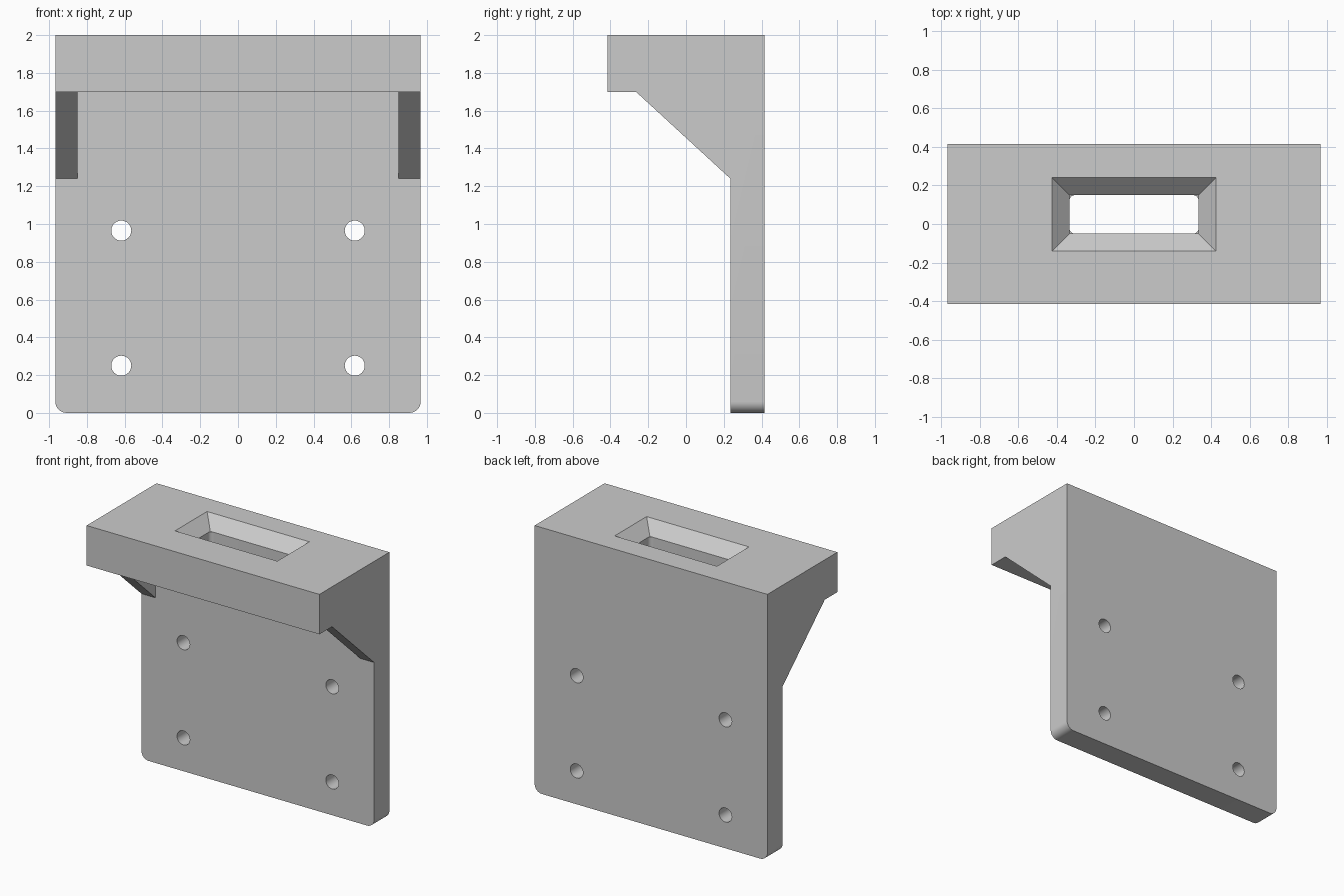
import bpy, bmesh
from math import cos, sin, pi
from mathutils import Vector

if "Cube" in bpy.data.objects:
    bpy.data.objects.remove(bpy.data.objects["Cube"])

W, Y = 0.967, 0.415           # half width, half depth
PLATE_Y, SHELF_Z = 0.235, 1.70


def make(name, bm):
    bmesh.ops.recalc_face_normals(bm, faces=bm.faces)
    me = bpy.data.meshes.new(name)
    bm.to_mesh(me)
    bm.free()
    ob = bpy.data.objects.new(name, me)
    bpy.context.collection.objects.link(ob)
    return ob


def prism(name, pts, to3d, lo, hi):
    """Extrude a 2D outline between lo and hi; to3d(a, b, t) maps to space."""
    bm = bmesh.new()
    face = bm.faces.new([bm.verts.new(to3d(a, b, lo)) for a, b in pts])
    top = bmesh.ops.extrude_face_region(bm, geom=[face])["geom"]
    move = Vector(to3d(0, 0, hi)) - Vector(to3d(0, 0, lo))
    bmesh.ops.translate(bm, vec=move,
                        verts=[v for v in top if isinstance(v, bmesh.types.BMVert)])
    return make(name, bm)


def along_x(a, b, t): return (t, a, b)
def along_y(a, b, t): return (a, t, b)
def along_z(a, b, t): return (a, b, t)


def arc(cx, cy, r, start, n=8):
    return [(cx + r * cos(start + pi / 2 * i / n), cy + r * sin(start + pi / 2 * i / n))
            for i in range(n + 1)]


def rounded_rect(x0, x1, y0, y1, r):
    return (arc(x0 + r, y0 + r, r, pi) + arc(x1 - r, y0 + r, r, 1.5 * pi)
            + arc(x1 - r, y1 - r, r, 0) + arc(x0 + r, y1 - r, r, pi / 2))


def boolean(target, tool, op="DIFFERENCE"):
    tool.hide_render = True
    mod = target.modifiers.new(tool.name, "BOOLEAN")
    mod.operation, mod.object, mod.solver = op, tool, "EXACT"
    bpy.context.view_layer.objects.active = target
    bpy.ops.object.modifier_apply(modifier=mod.name)
    bpy.data.objects.remove(tool)


# Bracket: side profile with shelf, gusset slope and plate
side = [(Y, -0.2), (Y, 2), (-Y, 2), (-Y, SHELF_Z), (-0.265, SHELF_Z),
        (PLATE_Y, 1.24), (PLATE_Y, -0.2)]
bracket = prism("wall_bracket", side, along_x, -1.2, 1.2)

# Front outline trims the width and rounds the bottom corners
front = (arc(-W + 0.06, 0.06, 0.06, pi) + arc(W - 0.06, 0.06, 0.06, 1.5 * pi)
         + [(W, 2.2), (-W, 2.2)])
boolean(bracket, prism("outline", front, along_y, -1, 1), "INTERSECT")

# Clear the space between the two gussets
pocket = [(-0.6, 1.1), (PLATE_Y, 1.1), (PLATE_Y, SHELF_Z), (-0.6, SHELF_Z)]
boolean(bracket, prism("gusset_gap", pocket, along_x, -0.85, 0.85))

# Slot through the shelf
boolean(bracket, prism("slot", rounded_rect(-0.335, 0.335, -0.05, 0.15, 0.03),
                       along_z, 1.5, 2.2))

# Tapered mouth of the slot, 45 degrees (continued above the top face)
bm = bmesh.new()
rings = []
for z, g in ((1.91, 0.0), (2.05, 0.14)):
    rings.append([bm.verts.new((x, y, z)) for x, y in (
        (-0.335 - g, -0.05 - g), (0.335 + g, -0.05 - g),
        (0.335 + g, 0.15 + g), (-0.335 - g, 0.15 + g))])
for ring in rings:
    bm.faces.new(ring)
for i in range(4):
    j = (i + 1) % 4
    bm.faces.new((rings[0][i], rings[0][j], rings[1][j], rings[1][i]))
boolean(bracket, make("slot_mouth", bm))

# Four screw holes
for x in (-0.618, 0.618):
    for z in (0.25, 0.965):
        circle = [(x + 0.053 * cos(2 * pi * i / 32), z + 0.053 * sin(2 * pi * i / 32))
                  for i in range(32)]
        boolean(bracket, prism("screw_hole", circle, along_y, 0.1, 0.6))

# Smooth the rounds, keep the edges sharp
bpy.ops.object.select_all(action="DESELECT")
bracket.select_set(True)
bpy.context.view_layer.objects.active = bracket
bpy.ops.object.shade_smooth_by_angle(angle=pi / 6)
